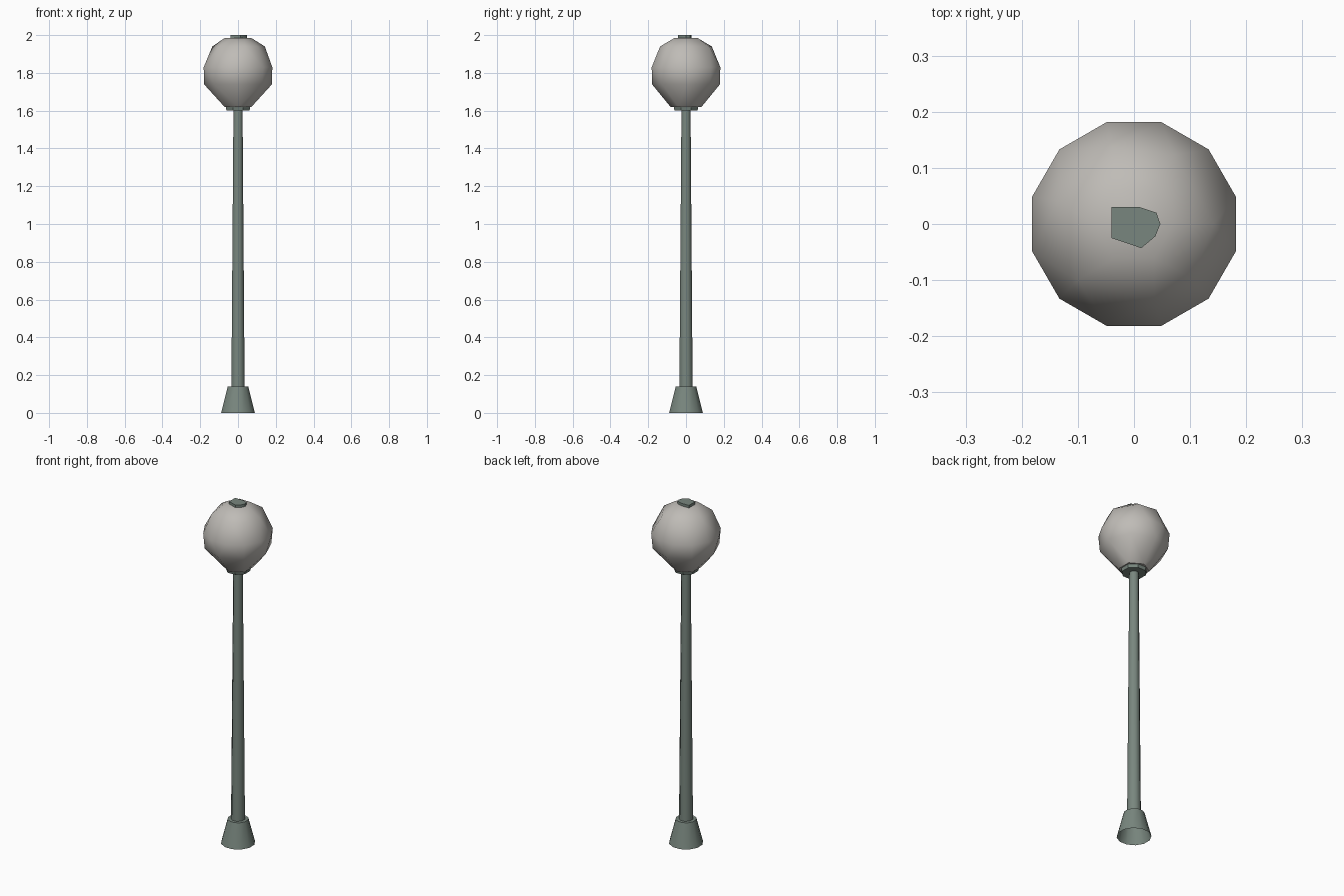
import bpy, bmesh
from math import sin, cos, radians, pi

cube = bpy.data.objects.get("Cube")
if cube:
    bpy.data.objects.remove(cube)


def material(name, rgb):
    m = bpy.data.materials.new(name)
    m.use_nodes = True
    m.diffuse_color = (*rgb, 1)
    m.node_tree.nodes["Principled BSDF"].inputs["Base Color"].default_value = (*rgb, 1)
    return m


METAL = material("grey green metal", (0.19, 0.24, 0.21))
GLASS = material("warm grey glass", (0.52, 0.50, 0.47))


def finish(name, bm, mat, angle):
    bmesh.ops.recalc_face_normals(bm, faces=bm.faces)
    mesh = bpy.data.meshes.new(name)
    bm.to_mesh(mesh)
    bm.free()
    mesh.materials.append(mat)
    ob = bpy.data.objects.new(name, mesh)
    bpy.context.collection.objects.link(ob)
    bpy.ops.object.select_all(action="DESELECT")
    ob.select_set(True)
    bpy.context.view_layer.objects.active = ob
    bpy.ops.object.shade_smooth_by_angle(angle=radians(angle))
    return ob


def ring(bm, radius, z, degrees):
    return [bm.verts.new((radius * cos(radians(a)), radius * sin(radians(a)), z))
            for a in degrees]


def even(n, start=0):
    return [start + 360 * i / n for i in range(n)]


def lathe(name, profile, sides, start, angle, cap_bottom=True):
    """Stack of rings, each given as radius and height."""
    bm = bmesh.new()
    rings = [ring(bm, r, z, even(sides, start)) for r, z in profile]
    for low, high in zip(rings, rings[1:]):
        for i in range(sides):
            j = (i + 1) % sides
            bm.faces.new((low[i], low[j], high[j], high[i]))
    bm.faces.new(rings[-1])
    if cap_bottom:
        bm.faces.new(rings[0])
    return finish(name, bm, METAL, angle)


# Flared foot, hollow underneath
lathe("foot", [(0.092, 0), (0.056, 0.14)], 12, 15, 35, cap_bottom=False)

# Slim tapering post
lathe("post", [(0.038, 0.13), (0.026, 1.61)], 8, 22.5, 46)

# Collar holding the globe
lathe("collar", [(0.066, 1.60), (0.07, 1.615), (0.062, 1.64)], 8, 22.5, 30)

# Faceted globe, tapering towards the collar
bm = bmesh.new()
ring(bm, 0.082, 1.62, even(6, 30))
ring(bm, 0.18, 1.74, even(8))
ring(bm, 0.188, 1.83, even(12, 15))
ring(bm, 0.142, 1.94, [0, 60, 106, 163, 225, 285, 317])
ring(bm, 0.07, 1.985, even(6))
bmesh.ops.convex_hull(bm, input=bm.verts)
finish("globe", bm, GLASS, 40)

# Small uneven cap on top of the globe
outline = [(-0.04, 0.03), (0.01, 0.03), (0.04, 0.02), (0.047, 0),
           (0.038, -0.022), (0.013, -0.043), (-0.04, -0.025)]
bm = bmesh.new()
base = bm.faces.new([bm.verts.new((x, y, 1.98)) for x, y in outline])
top = bmesh.ops.extrude_face_region(bm, geom=[base])["geom"]
bmesh.ops.translate(bm, vec=(0, 0, 0.02),
                    verts=[v for v in top if isinstance(v, bmesh.types.BMVert)])
finish("cap", bm, METAL, 30)
